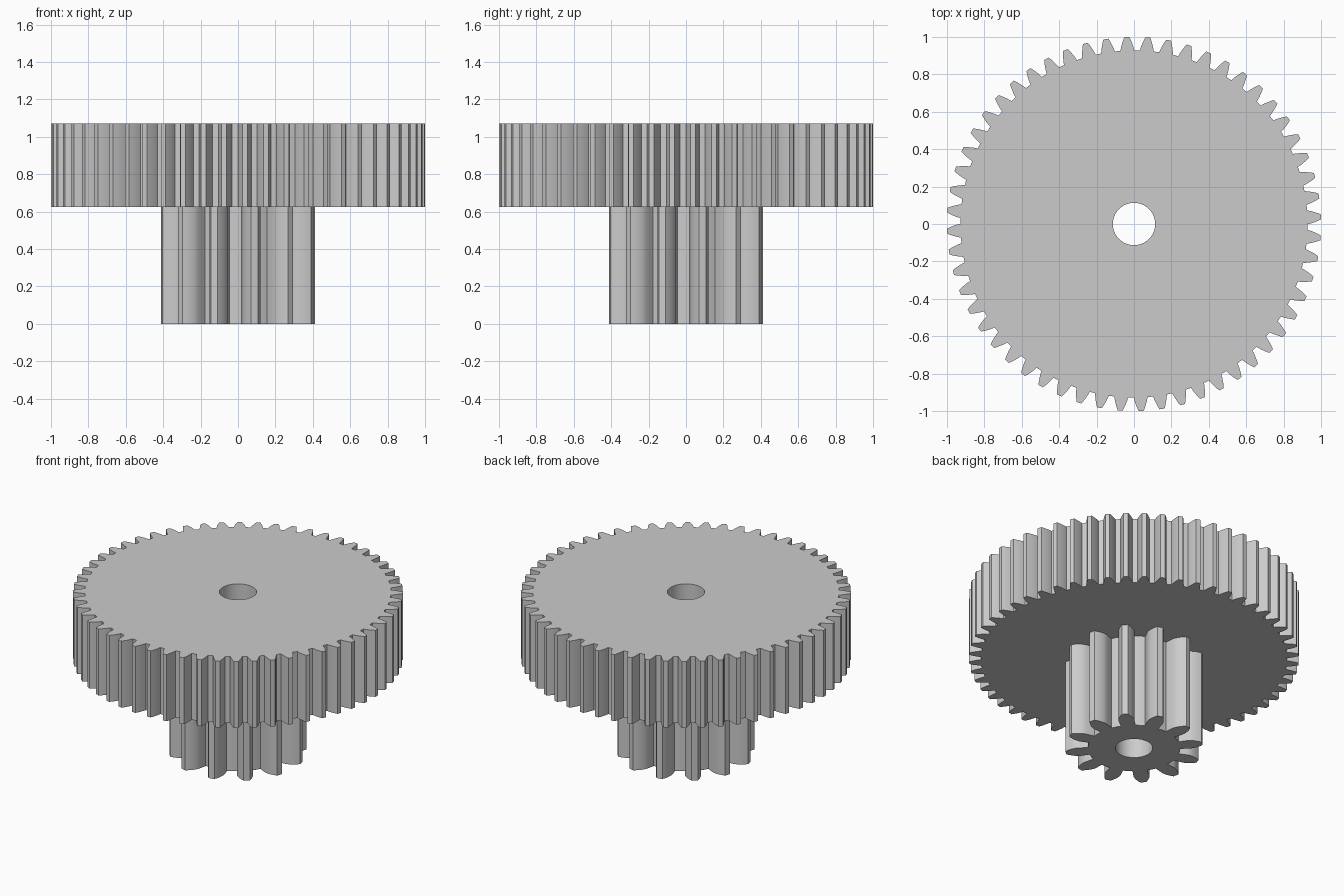
import bpy, bmesh, math

if "Cube" in bpy.data.objects:
    bpy.data.objects.remove(bpy.data.objects["Cube"])

HOLE = 0.113

grey = bpy.data.materials.new("plain grey")
grey.diffuse_color = (0.6, 0.6, 0.6, 1)
grey.use_nodes = True
grey.node_tree.nodes["Principled BSDF"].inputs["Base Color"].default_value = grey.diffuse_color


def gear_profile(teeth, tip, root, phase, steps=6):
    """Involute spur gear outline, anticlockwise, 20 degree pressure angle."""
    pitch = tip * teeth / (teeth + 2)
    pressure = math.radians(20)
    base = pitch * math.cos(pressure)
    start = max(base, root)

    def half_angle(r):
        a = math.acos(min(1, base / r))
        inv = math.tan(a) - a
        return math.pi / (2 * teeth) + math.tan(pressure) - pressure - inv

    # One flank from root to tip as (radius, half angle)
    flank = [(root, half_angle(start))] if root < base else []
    for i in range(steps + 1):
        r = start + (tip - start) * i / steps
        flank.append((r, half_angle(r)))
    pts = []
    for t in range(teeth):
        mid = math.radians(phase) + 2 * math.pi * t / teeth
        tooth = [(r, mid - h) for r, h in flank]
        tooth.append((tip, mid))
        tooth += [(r, mid + h) for r, h in reversed(flank)]
        # Point in the middle of the valley
        tooth.append((root, mid + math.pi / teeth))
        pts += [(r * math.cos(a), r * math.sin(a)) for r, a in tooth]
    return pts


def make_gear(name, teeth, tip, root, phase, z0, z1, top_cap=True):
    outer = gear_profile(teeth, tip, root, phase)
    n = len(outer)
    a0 = math.atan2(outer[0][1], outer[0][0])
    bore = [(HOLE * math.cos(a0 + 2 * math.pi * i / n),
             HOLE * math.sin(a0 + 2 * math.pi * i / n)) for i in range(n)]
    bm = bmesh.new()
    ob, ot, ib, it = [[bm.verts.new((x, y, z)) for x, y in loop]
                      for loop, z in ((outer, z0), (outer, z1), (bore, z0), (bore, z1))]
    for i in range(n):
        j = (i + 1) % n
        bm.faces.new((ob[i], ob[j], ot[j], ot[i]))      # toothed wall
        bm.faces.new((ib[j], ib[i], it[i], it[j]))      # bore wall
        bm.faces.new((ob[j], ob[i], ib[i], ib[j]))      # underside
        if top_cap:
            bm.faces.new((ot[i], ot[j], it[j], it[i]))  # top
    mesh = bpy.data.meshes.new(name)
    bm.to_mesh(mesh)
    bm.free()
    mesh.materials.append(grey)
    obj = bpy.data.objects.new(name, mesh)
    bpy.context.collection.objects.link(obj)
    bpy.ops.object.select_all(action='DESELECT')
    obj.select_set(True)
    bpy.context.view_layer.objects.active = obj
    bpy.ops.object.shade_smooth_by_angle(angle=math.radians(25))
    return obj


# Wide upper wheel and narrow lower pinion sharing one bore
make_gear("large_gear", 56, 1.0, 0.928, 2.2, 0.625, 1.07)
make_gear("pinion", 12, 0.417, 0.28, 12.3, 0.0, 0.625, top_cap=False)
